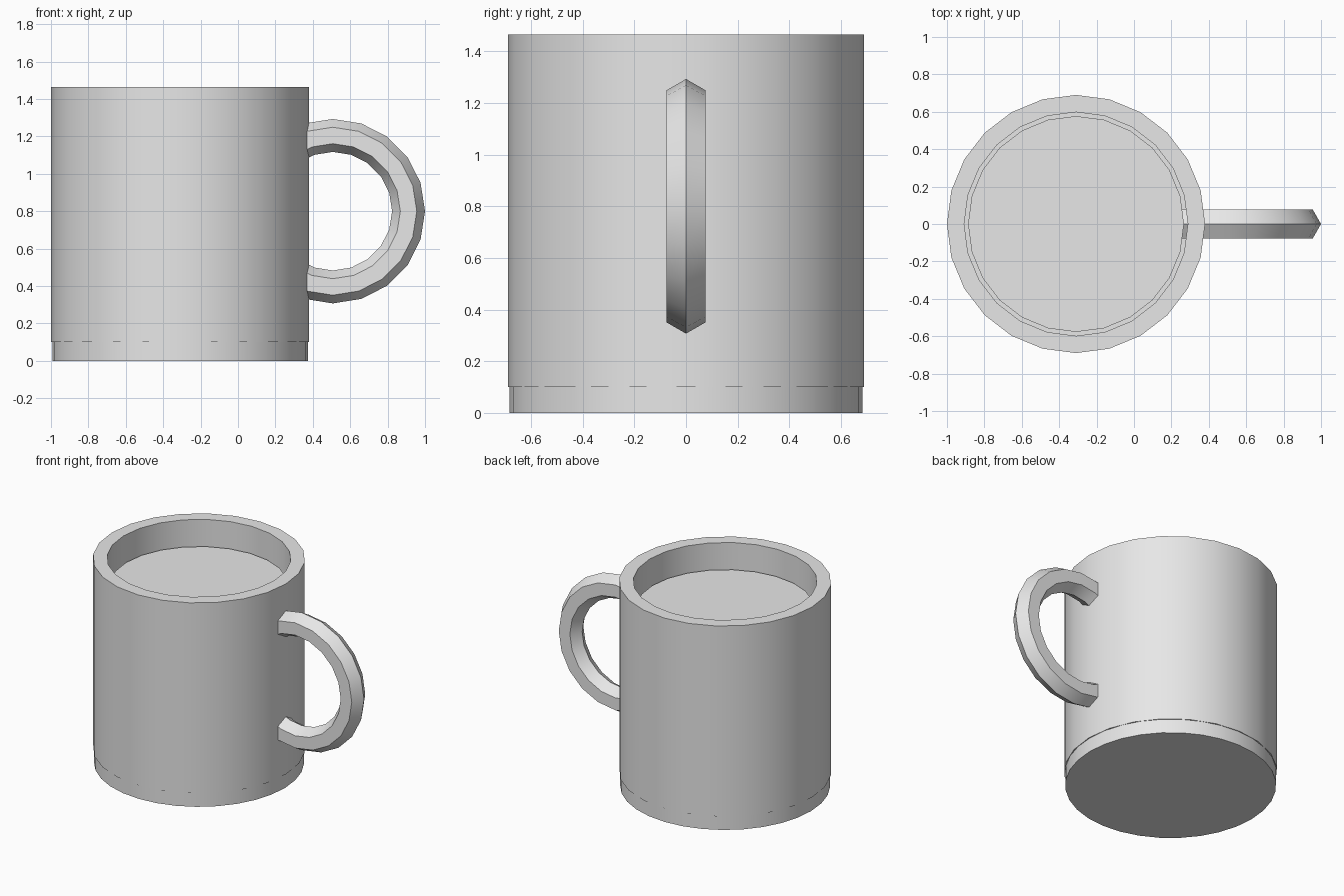
import bpy, bmesh
from math import cos, sin, pi, radians
from mathutils import Matrix, Vector

if "Cube" in bpy.data.objects:
    bpy.data.objects.remove(bpy.data.objects["Cube"], do_unlink=True)

MUG_X = -0.31

grey = bpy.data.materials.new("plain_grey")
grey.use_nodes = True
grey.diffuse_color = (0.8, 0.8, 0.8, 1)
grey.node_tree.nodes["Principled BSDF"].inputs["Base Color"].default_value = grey.diffuse_color


def finish(obj):
    obj.data.materials.append(grey)
    bpy.ops.object.select_all(action="DESELECT")
    obj.select_set(True)
    bpy.context.view_layer.objects.active = obj
    bpy.ops.object.shade_smooth_by_angle(angle=radians(30))


def sweep(name, profile, location, axis, angle, steps, start=0.0):
    """Turn a closed (radius, offset) profile around an axis through location."""
    bm = bmesh.new()
    axis = Vector(axis)
    turn = Matrix.Rotation(start, 3, axis)
    verts = [bm.verts.new(turn @ (Vector((r, 0, 0)) + axis * h)) for r, h in profile]
    full = angle > 2 * pi - 0.001
    if full:
        geom = verts + [bm.edges.new((a, b)) for a, b in zip(verts, verts[1:] + verts[:1])]
    else:
        cap = bm.faces.new(verts)
        geom = verts + list(cap.edges)
    result = bmesh.ops.spin(bm, geom=geom, cent=(0, 0, 0), axis=axis, angle=angle, steps=steps)
    if not full:
        ends = [v for v in result["geom_last"] if isinstance(v, bmesh.types.BMVert)]
        bmesh.ops.contextual_create(bm, geom=ends)
    bmesh.ops.remove_doubles(bm, verts=bm.verts, dist=0.0001)
    bmesh.ops.recalc_face_normals(bm, faces=bm.faces)
    mesh = bpy.data.meshes.new(name)
    bm.to_mesh(mesh)
    bm.free()
    obj = bpy.data.objects.new(name, mesh)
    obj.location = location
    bpy.context.collection.objects.link(obj)
    finish(obj)


def cylinder(name, sides, radius, bottom, top):
    bpy.ops.mesh.primitive_cylinder_add(vertices=sides, radius=radius, depth=top - bottom,
                                        location=(MUG_X, 0, (bottom + top) / 2))
    obj = bpy.context.object
    obj.name = name
    finish(obj)


# Thick cup wall
wall = [(0.69, 0.1), (0.69, 1.465), (0.598, 1.465), (0.598, 0.1)]
sweep("cup_wall", wall, (MUG_X, 0, 0), (0, 0, 1), 2 * pi, 24)

# Slightly narrower foot, and the drink inside
cylinder("cup_base", 32, 0.683, 0, 0.1)
cylinder("drink", 24, 0.577, 0.1, 1.28)

# Six-sided ring handle, ending inside the wall
section = [(0.405 + 0.088 * cos(i * pi / 3), 0.088 * sin(i * pi / 3)) for i in range(6)]
sweep("handle", section, (0.507, 0, 0.8), (0, 1, 0), radians(252), 14, radians(-126))
